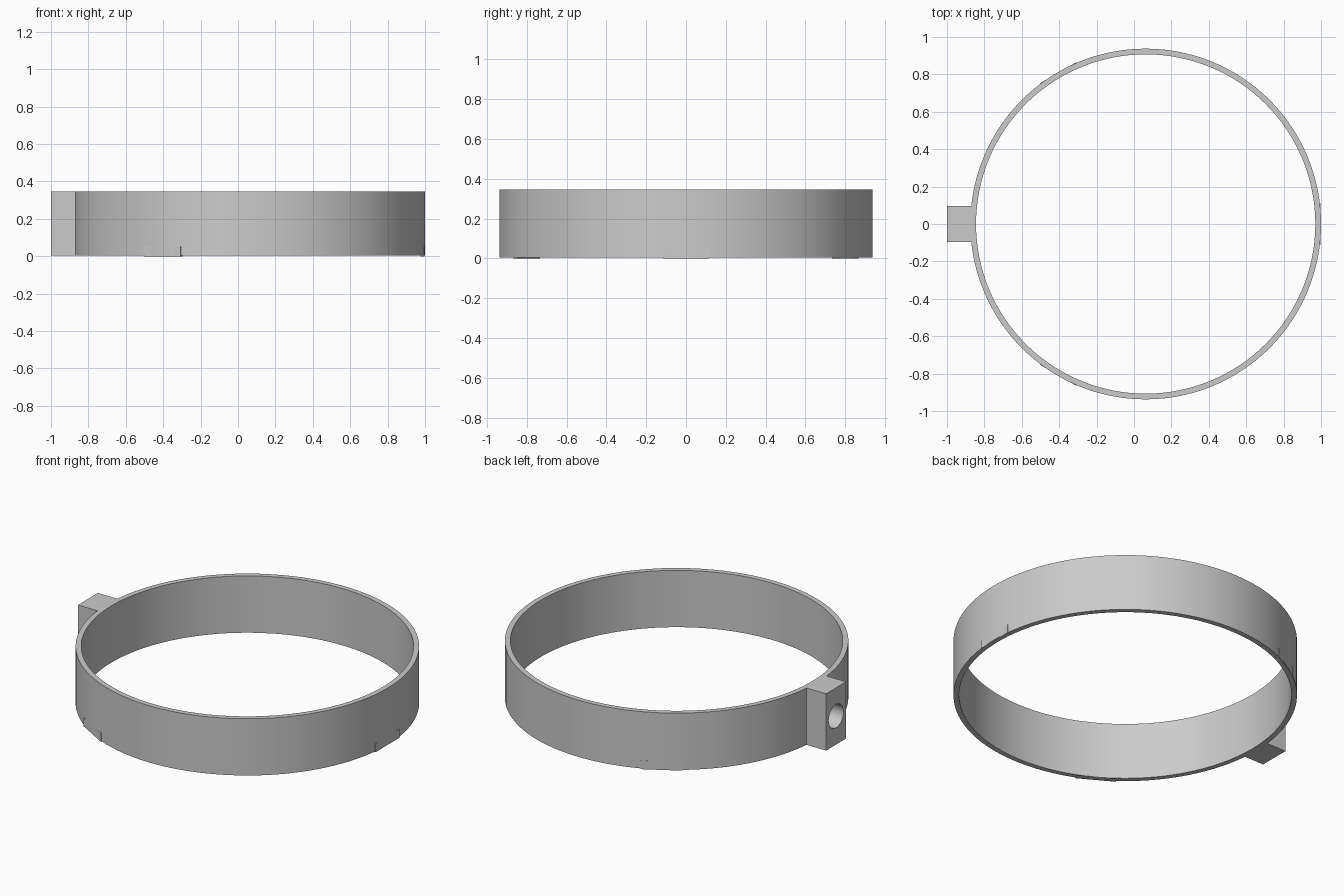
import bpy
import bmesh
from math import radians
from mathutils import Matrix, Vector

if "Cube" in bpy.data.objects:
    bpy.data.objects.remove(bpy.data.objects["Cube"], do_unlink=True)

# Main dimensions
CENTRE_X = 0.0625
OUTER, INNER = 0.9375, 0.907
BOTTOM, TOP = 0.003, 0.345
MID = (BOTTOM + TOP) / 2
SIDES = 128

grey = bpy.data.materials.new("light_grey")
grey.use_nodes = True
grey.diffuse_color = (0.6, 0.6, 0.6, 1)
grey.node_tree.nodes["Principled BSDF"].inputs["Base Color"].default_value = (0.6, 0.6, 0.6, 1)


def make_object(name, bm):
    bmesh.ops.recalc_face_normals(bm, faces=bm.faces)
    mesh = bpy.data.meshes.new(name)
    bm.to_mesh(mesh)
    bm.free()
    mesh.materials.append(grey)
    obj = bpy.data.objects.new(name, mesh)
    bpy.context.collection.objects.link(obj)
    return obj


def box(name, low, high, turn=Matrix()):
    low, high = Vector(low), Vector(high)
    bm = bmesh.new()
    place = Matrix.Translation((low + high) / 2) @ Matrix.Diagonal((*(high - low), 1))
    bmesh.ops.create_cube(bm, size=1, matrix=turn @ place)
    return make_object(name, bm)


def cylinder(name, radius, depth, matrix, sides):
    bm = bmesh.new()
    bmesh.ops.create_cone(bm, cap_ends=True, segments=sides, radius1=radius,
                          radius2=radius, depth=depth, matrix=matrix)
    return make_object(name, bm)


def activate(obj):
    bpy.ops.object.select_all(action='DESELECT')
    obj.select_set(True)
    bpy.context.view_layer.objects.active = obj


def cut(obj, cutter):
    mod = obj.modifiers.new("cut", 'BOOLEAN')
    mod.operation = 'DIFFERENCE'
    mod.solver = 'EXACT'
    mod.object = cutter
    activate(obj)
    bpy.ops.object.modifier_apply(modifier=mod.name)
    bpy.data.objects.remove(cutter, do_unlink=True)


def smooth(obj):
    activate(obj)
    bpy.ops.object.shade_smooth_by_angle(angle=radians(30))


# Thin hoop: a rectangular profile spun around the vertical axis
bm = bmesh.new()
profile = [(INNER, BOTTOM), (OUTER, BOTTOM), (OUTER, TOP), (INNER, TOP)]
verts = [bm.verts.new((CENTRE_X + r, 0, z)) for r, z in profile]
edges = [bm.edges.new((verts[i], verts[i - 1])) for i in range(len(verts))]
bmesh.ops.spin(bm, geom=verts + edges, cent=(CENTRE_X, 0, 0), axis=(0, 0, 1),
               angle=radians(360), steps=SIDES, use_merge=True)
bmesh.ops.remove_doubles(bm, verts=bm.verts, dist=0.0001)
smooth(make_object("ring_band", bm))

# Side block, shaped to the hoop, with a round socket in its outer end
block = box("mounting_block", (-1, -0.095, BOTTOM), (-0.8, 0.095, TOP))
cut(block, cylinder("hoop_cutter", OUTER - 0.004, 1,
                    Matrix.Translation((CENTRE_X, 0, MID)), SIDES))
socket_place = Matrix.Translation((-0.95, 0, MID)) @ Matrix.Rotation(radians(90), 4, 'Y')
cut(block, cylinder("socket_cutter", 0.07, 0.2, socket_place, 48))
smooth(block)

# Three flat tabs set into the lower edge of the hoop
for i in range(3):
    turn = Matrix.Translation((CENTRE_X, 0, 0)) @ Matrix.Rotation(radians(120 * i), 4, 'Z')
    box(f"lower_tab_{i + 1}", (0.912, -0.113, 0), (0.9345, 0.113, 0.052), turn)
